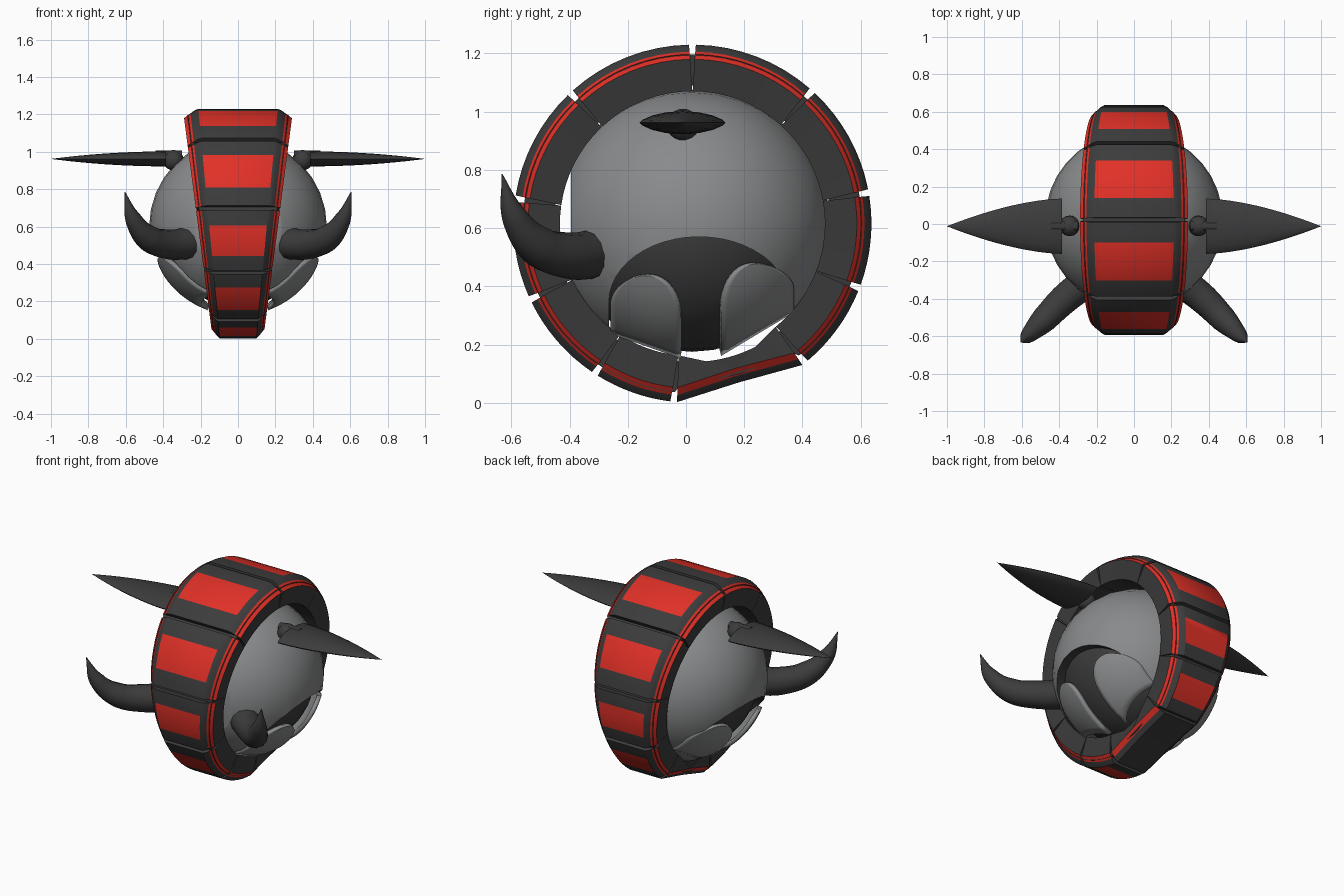
import bpy, bmesh
from math import sin, cos, pi, sqrt, radians
from mathutils import Matrix, Vector

cube = bpy.data.objects.get("Cube")
if cube:
    bpy.data.objects.remove(cube)


def material(name, r, g, b):
    m = bpy.data.materials.new(name)
    m.use_nodes = True
    m.diffuse_color = (r, g, b, 1)
    m.node_tree.nodes["Principled BSDF"].inputs["Base Color"].default_value = (r, g, b, 1)
    return m


DARK = material("dark grey", .045, .045, .045)
RED = material("red", .75, .03, .02)
GREY = material("mid grey", .25, .255, .26)

CY, CZ, R_OUT, R_IN = .022, .615, .615, .455   # wheel
BALL, BR = Vector((0, .02, .6)), .475          # body ball


def finish(ob, mirror=False, angle=30):
    if mirror:
        ob.modifiers.new("Mirror", "MIRROR")
    bpy.ops.object.select_all(action="DESELECT")
    ob.select_set(True)
    bpy.context.view_layer.objects.active = ob
    bpy.ops.object.shade_smooth_by_angle(angle=radians(angle))
    return ob


def make(name, bm, mats, mirror=False, angle=30):
    bmesh.ops.recalc_face_normals(bm, faces=bm.faces)
    me = bpy.data.meshes.new(name)
    bm.to_mesh(me)
    bm.free()
    for m in mats:
        me.materials.append(m)
    ob = bpy.data.objects.new(name, me)
    bpy.context.collection.objects.link(ob)
    return finish(ob, mirror, angle)


def loft(sections, rule=lambda i, j: 0, ring=False):
    """Skin closed sections; rule picks the material of strip j in step i."""
    bm = bmesh.new()
    rows = [[bm.verts.new(p) for p in s] for s in sections]
    n = len(rows[0])
    for i in range(len(rows) - (not ring)):
        a, b = rows[i], rows[(i + 1) % len(rows)]
        for j in range(n):
            k = (j + 1) % n
            bm.faces.new((a[j], a[k], b[k], b[j])).material_index = rule(i, j)
    if not ring:
        for row in (rows[0], rows[-1]):
            bm.faces.new(row).material_index = rule(-1, 0)
    return bm


def wheel_point(deg, r, side):
    a = radians(deg)
    z = CZ + r * sin(a)
    return (side * (.135 + .13 * z), CY + r * cos(a), z)


# Tyre segments: wide on top, narrow below, red tread plates and red shoulders
joints = [90, 133, 172, 205, 237, 264, 309, 339, 370, 408, 450]
half = [(.72, 0), (.8, .01), (.87, .024), (1, .05)]
STEPS = 8
for s, (a0, a1) in enumerate(zip(joints, joints[1:])):
    flat = s == 5
    steps = 2 if flat else STEPS
    sections = []
    for i in range(steps + 1):
        t = i / steps
        mid = flat and i == 1
        r_out = R_OUT - (.047 if mid else 0)
        r_in = R_IN + (.06 if mid else 0)
        profile = [(w, r_out - d) for w, d in half] + [(.96, r_in)]
        profile += [(-w, r) for w, r in reversed(profile)]
        row = []
        for w, r in profile:
            gap = .1 + max(0, (r - R_IN) / (R_OUT - R_IN))
            row.append(wheel_point(a0 + gap + (a1 - a0 - 2 * gap) * t, r, w))
        sections.append(row)

    def colour(i, j, flat=flat):
        if j in (2, 6) and i >= 0:
            return 1
        return int(j == 9 and 2 <= i < 6 and not flat)
    # strip 9 joins the two halves across the tread
    make(f"tyre_segment_{s + 1}", loft(sections, colour), [DARK, RED])

# Core behind the joints, lower under the flat segment
core = []
for deg in range(0, 360, 3):
    top = .54 if 264 < deg < 309 else .582
    core.append([wheel_point(deg, r, w) for w, r in
                 ((.93, top), (.93, .475), (-.93, .475), (-.93, top))])
make("tyre_core", loft(core, ring=True), [DARK])

# Body ball, cut flat at the front, with an arched opening through its lower half
def ball(name, radius, mats):
    bm = bmesh.new()
    bmesh.ops.create_uvsphere(bm, u_segments=32, v_segments=18, radius=radius,
                              matrix=Matrix.Translation(BALL) @ Matrix.Rotation(pi / 2, 4, "X"))
    bmesh.ops.bisect_plane(bm, geom=bm.verts[:] + bm.edges[:] + bm.faces[:],
                           plane_co=(0, -.395, 0), plane_no=(0, -1, 0), clear_outer=True)
    bmesh.ops.holes_fill(bm, edges=[e for e in bm.edges if e.is_boundary], sides=0)
    return make(name, bm, mats)


body = ball("body_ball", BR, [GREY, DARK])
arch = [(.045 + .31 * cos(i * pi / 24), .345 + .225 * sin(i * pi / 24)) for i in range(25)]
arch += [(-.265, .05), (.355, .05)]
cutter = make("arch_cutter", loft([[(x, y, z) for y, z in arch] for x in (-.6, .6)],
                                  lambda i, j: 1), [GREY, DARK])
cutter.hide_render = True
cut = body.modifiers.new("Opening", "BOOLEAN")
cut.operation, cut.solver, cut.object = "DIFFERENCE", "EXACT", cutter
bpy.ops.object.select_all(action="DESELECT")
bpy.context.view_layer.objects.active = body
body.select_set(True)
bpy.ops.object.modifier_apply(modifier=cut.name)
bpy.data.objects.remove(cutter)
finish(body)

# Dark inner ball showing in the opening
ball("inner_ball", .425, [DARK])


def guard(name, yc, hw, zb, zt, slope):
    """Arched plate following the ball, with a slanted lower edge."""
    bm = bmesh.new()
    n, m, zm, radius = 16, 12, zt - hw, .465
    rows = []
    for i in range(n + 1):
        v = sin(i / n * pi / 2)
        z0 = zb + (zt - zb) * v
        q = max(0, (z0 - zm) / hw)
        w = hw * sqrt(max(.0004, 1 - q * q))
        row = []
        for j in range(m + 1):
            dy = w * (2 * j / m - 1)
            y, z = yc + dy, z0 + slope * dy * (1 - v)
            x = sqrt(max(.0004, radius ** 2 - (y - BALL.y) ** 2 - (z - BALL.z) ** 2))
            row.append(bm.verts.new((x, y, z)))
        rows.append(row)
    for a, b in zip(rows, rows[1:]):
        for j in range(m):
            bm.faces.new((a[j], a[j + 1], b[j + 1], b[j]))
    ob = make(name, bm, [GREY])
    sol = ob.modifiers.new("Solidify", "SOLIDIFY")
    sol.thickness, sol.offset = .025, 0
    ob.modifiers.new("Mirror", "MIRROR")


# Two guard plates in each opening
guard("front_guards", -.135, .118, .205, .44, -.35)
guard("rear_guards", .24, .122, .245, .48, .6)

# Tusks curving out, forward and up
path = [(.27, -.32, .51, .085), (.37, -.4, .505, .08), (.48, -.51, .54, .07),
        (.56, -.59, .64, .045), (.605, -.632, .785, .002)]
cu = bpy.data.curves.new("tusks", "CURVE")
cu.dimensions = "3D"
cu.bevel_depth, cu.bevel_resolution, cu.use_fill_caps = 1, 4, True
sp = cu.splines.new("BEZIER")
sp.bezier_points.add(len(path) - 1)
for p, (x, y, z, r) in zip(sp.bezier_points, path):
    p.co, p.radius = (x, y, z), r
    p.handle_left_type = p.handle_right_type = "AUTO"
cu.materials.append(DARK)
tusks = bpy.data.objects.new("tusks", cu)
bpy.context.collection.objects.link(tusks)
bpy.ops.object.select_all(action="DESELECT")
tusks.select_set(True)
bpy.context.view_layer.objects.active = tusks
bpy.ops.object.convert(target="MESH")
finish(bpy.context.object, mirror=True, angle=40)

# Side blades: leaf outline with a thin lens section
blade = []
for i in range(15):
    t = sin(i / 14 * pi / 2)
    k = max(.01, 1 - t ** 1.65)
    h = max(.01, 1 - t * t)
    blade.append([(.385 + .615 * t, -.012 + .148 * k * cos(a),
                   .962 + .04 * h * sin(a) * abs(sin(a)) ** .4)
                  for a in (j * pi / 8 for j in range(16))])
make("side_blades", loft(blade), [DARK], mirror=True, angle=40)

# Blade mounts: knob on the ball and a short pin
bm = bmesh.new()
bmesh.ops.create_uvsphere(bm, u_segments=16, v_segments=10, radius=.055,
                          matrix=Matrix.Translation((.345, -.01, .955)))
make("blade_knobs", bm, [DARK], mirror=True)
bm = bmesh.new()
bmesh.ops.create_cone(bm, cap_ends=True, segments=12, radius1=.027, radius2=.027, depth=.14,
                      matrix=Matrix.Translation((.37, -.01, .98)) @ Matrix.Rotation(pi / 2, 4, "Y"))
make("blade_pins", bm, [DARK], mirror=True)
